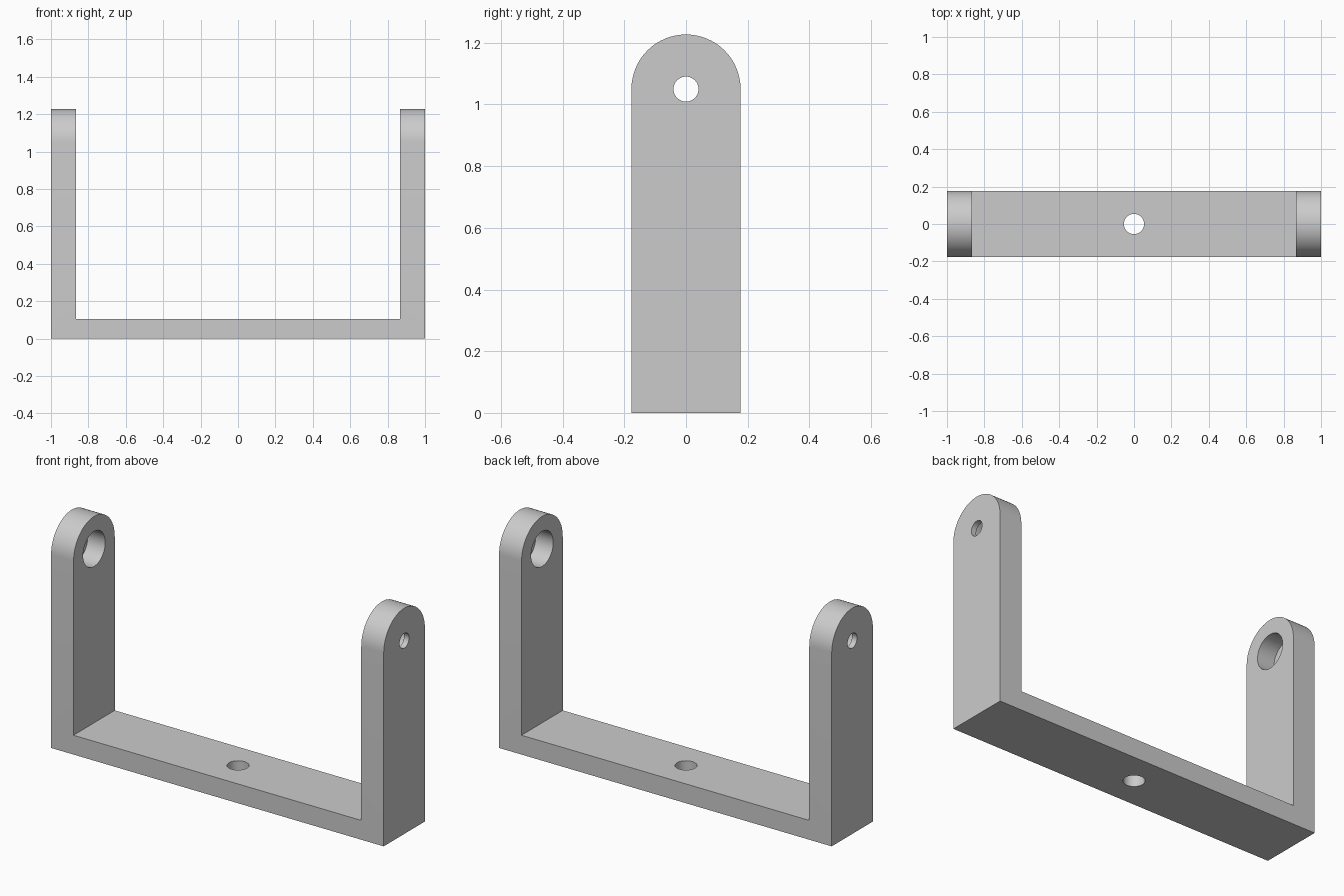
import bpy
import bmesh
import math
from mathutils import Matrix, Vector

cube = bpy.data.objects.get("Cube")
if cube:
    bpy.data.objects.remove(cube, do_unlink=True)

# Main dimensions
HALF_WIDTH = 1.0
HALF_DEPTH = 0.177
ARM = 0.135
BASE = 0.105
PIVOT_Z = 1.05
SEGMENTS = 64

metal = bpy.data.materials.new("light grey")
metal.use_nodes = True
metal.diffuse_color = (0.6, 0.6, 0.6, 1)
metal.node_tree.nodes["Principled BSDF"].inputs["Base Color"].default_value = (0.6, 0.6, 0.6, 1)


def finish(name, bm):
    bmesh.ops.recalc_face_normals(bm, faces=bm.faces)
    mesh = bpy.data.meshes.new(name)
    bm.to_mesh(mesh)
    bm.free()
    mesh.materials.append(metal)
    obj = bpy.data.objects.new(name, mesh)
    bpy.context.collection.objects.link(obj)
    return obj


def prism(name, points, offset):
    """Extrude a closed outline along an offset vector."""
    bm = bmesh.new()
    face = bm.faces.new([bm.verts.new(p) for p in points])
    result = bmesh.ops.extrude_face_region(bm, geom=[face], use_keep_orig=True)
    verts = [v for v in result["geom"] if isinstance(v, bmesh.types.BMVert)]
    bmesh.ops.translate(bm, verts=verts, vec=Vector(offset))
    return finish(name, bm)


def cylinder(name, radius, length, centre, axis):
    bm = bmesh.new()
    turn = Matrix.Rotation(math.pi / 2, 4, "Y") if axis == "X" else Matrix()
    bmesh.ops.create_cone(bm, cap_ends=True, segments=SEGMENTS, radius1=radius,
                          radius2=radius, depth=length,
                          matrix=Matrix.Translation(centre) @ turn)
    return finish(name, bm)


def combine(target, tool, operation):
    """Apply a boolean and discard its helper."""
    tool.hide_render = True
    mod = target.modifiers.new(operation, "BOOLEAN")
    mod.operation = operation
    mod.solver = "EXACT"
    mod.object = tool
    bpy.context.view_layer.objects.active = target
    bpy.ops.object.modifier_apply(modifier=mod.name)
    bpy.data.objects.remove(tool, do_unlink=True)


# U-shaped body, oversize in depth until trimmed
top = PIVOT_Z + HALF_DEPTH + 0.1
inner = HALF_WIDTH - ARM
half = [(HALF_WIDTH, 0), (HALF_WIDTH, top), (inner, top), (inner, BASE)]
outline = half + [(-x, z) for x, z in reversed(half)]
bracket = prism("u_bracket", [(x, -0.3, z) for x, z in outline], (0, 0.6, 0))

# Rounded arm silhouette trims the body
steps = SEGMENTS // 2
arc = [(HALF_DEPTH * math.cos(math.pi * i / steps),
        PIVOT_Z + HALF_DEPTH * math.sin(math.pi * i / steps)) for i in range(steps + 1)]
side = [(HALF_DEPTH, -0.1)] + arc + [(-HALF_DEPTH, -0.1)]
combine(bracket, prism("arm_trimmer", [(-1.2, y, z) for y, z in side], (2.4, 0, 0)), "INTERSECT")

# Pivot holes with wide counterbores on the inner faces
combine(bracket, cylinder("pivot_cutter", 0.0405, 2.4, (0, 0, PIVOT_Z), "X"), "DIFFERENCE")
BORE_DEPTH = 0.105
combine(bracket, cylinder("bore_cutter", 0.095, 2 * (inner + BORE_DEPTH),
                          (0, 0, PIVOT_Z), "X"), "DIFFERENCE")

# Mounting hole through the base
combine(bracket, cylinder("mount_cutter", 0.054, 0.4, (0, 0, BASE / 2), "Z"), "DIFFERENCE")

bpy.ops.object.select_all(action="DESELECT")
bracket.select_set(True)
bpy.context.view_layer.objects.active = bracket
bpy.ops.object.shade_smooth_by_angle(angle=math.radians(30))
